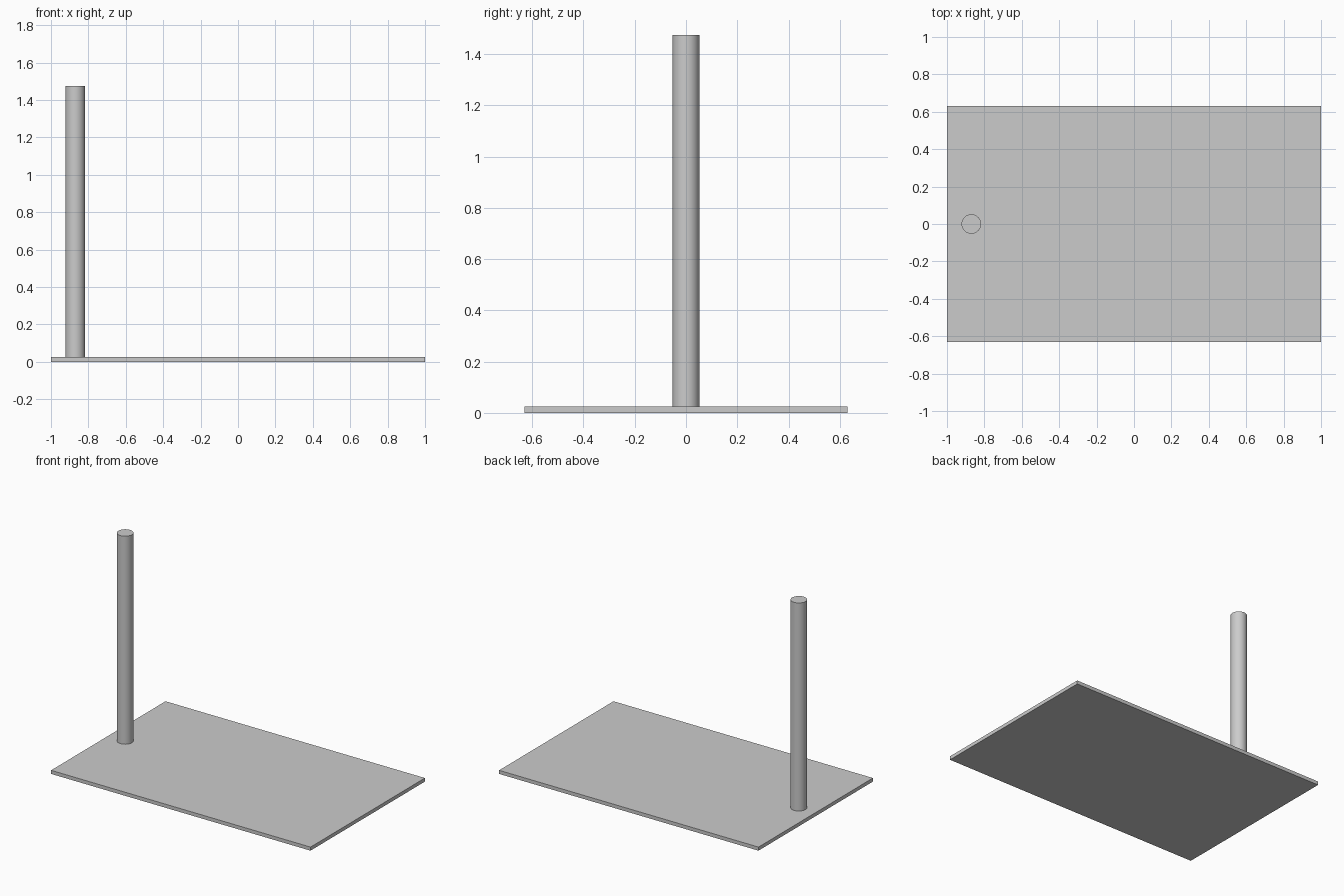
import bpy
import math

cube = bpy.data.objects.get("Cube")
if cube:
    bpy.data.objects.remove(cube, do_unlink=True)

grey = bpy.data.materials.new("light_grey")
grey.use_nodes = True
colour = (0.6, 0.6, 0.6, 1.0)
grey.diffuse_color = colour
grey.node_tree.nodes["Principled BSDF"].inputs["Base Color"].default_value = colour

THICKNESS = 0.025
DEPTH = 1.26
TOP = 1.475
POST_X = -0.87
POST_RADIUS = 0.052

# Thin rectangular base plate
bpy.ops.mesh.primitive_cube_add(size=1, location=(0, 0, THICKNESS / 2))
base = bpy.context.object
base.name = "base_plate"
base.scale = (2, DEPTH, THICKNESS)
bpy.ops.object.transform_apply(location=False, rotation=False, scale=True)
base.data.materials.append(grey)

# Upright round post near the right edge
bpy.ops.mesh.primitive_cylinder_add(
    vertices=64, radius=POST_RADIUS, depth=TOP - THICKNESS,
    location=(POST_X, 0, (TOP + THICKNESS) / 2))
post = bpy.context.object
post.name = "post"
post.data.materials.append(grey)
bpy.ops.object.shade_smooth_by_angle(angle=math.radians(30))
